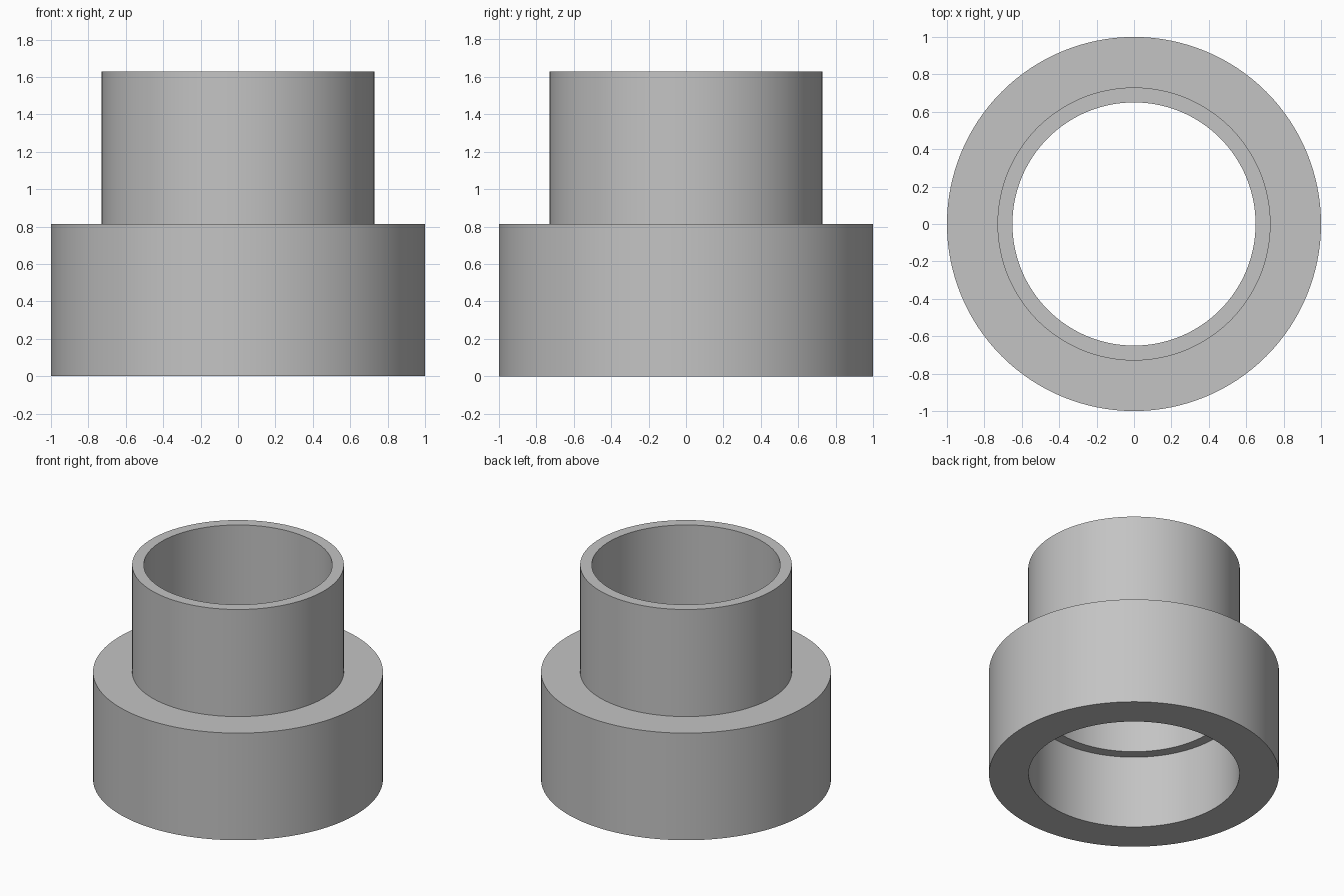
import bpy
import bmesh
import math

cube = bpy.data.objects.get("Cube")
if cube:
    bpy.data.objects.remove(cube, do_unlink=True)

SEGMENTS = 128

# Single grey material
grey = bpy.data.materials.new("plain_grey")
grey.use_nodes = True
colour = (0.55, 0.55, 0.55, 1.0)
grey.diffuse_color = colour
grey.node_tree.nodes["Principled BSDF"].inputs["Base Color"].default_value = colour


def lathe(name, profile):
    """Revolve a closed (radius, height) profile around z."""
    bm = bmesh.new()
    rings = []
    for radius, height in profile:
        angles = [2 * math.pi * i / SEGMENTS for i in range(SEGMENTS)]
        rings.append([bm.verts.new((radius * math.cos(a), radius * math.sin(a), height))
                      for a in angles])
    for ring, following in zip(rings, rings[1:] + rings[:1]):
        for i in range(SEGMENTS):
            j = (i + 1) % SEGMENTS
            bm.faces.new((ring[i], ring[j], following[j], following[i]))
    bmesh.ops.recalc_face_normals(bm, faces=bm.faces)
    mesh = bpy.data.meshes.new(name)
    bm.to_mesh(mesh)
    bm.free()
    mesh.materials.append(grey)
    obj = bpy.data.objects.new(name, mesh)
    bpy.context.collection.objects.link(obj)
    bpy.ops.object.select_all(action="DESELECT")
    obj.select_set(True)
    bpy.context.view_layer.objects.active = obj
    bpy.ops.object.shade_smooth_by_angle(angle=math.radians(30))
    return obj


# Stepped sleeve: wide base, narrow neck, bore with an inner ledge
base_radius, neck_radius = 1.0, 0.73
socket_radius, bore_radius = 0.727, 0.65
ledge, shoulder, top = 0.555, 0.815, 1.63
lathe("stepped_sleeve", [
    (base_radius, 0), (base_radius, shoulder),
    (neck_radius, shoulder), (neck_radius, top),
    (bore_radius, top), (bore_radius, ledge),
    (socket_radius, ledge), (socket_radius, 0),
])
